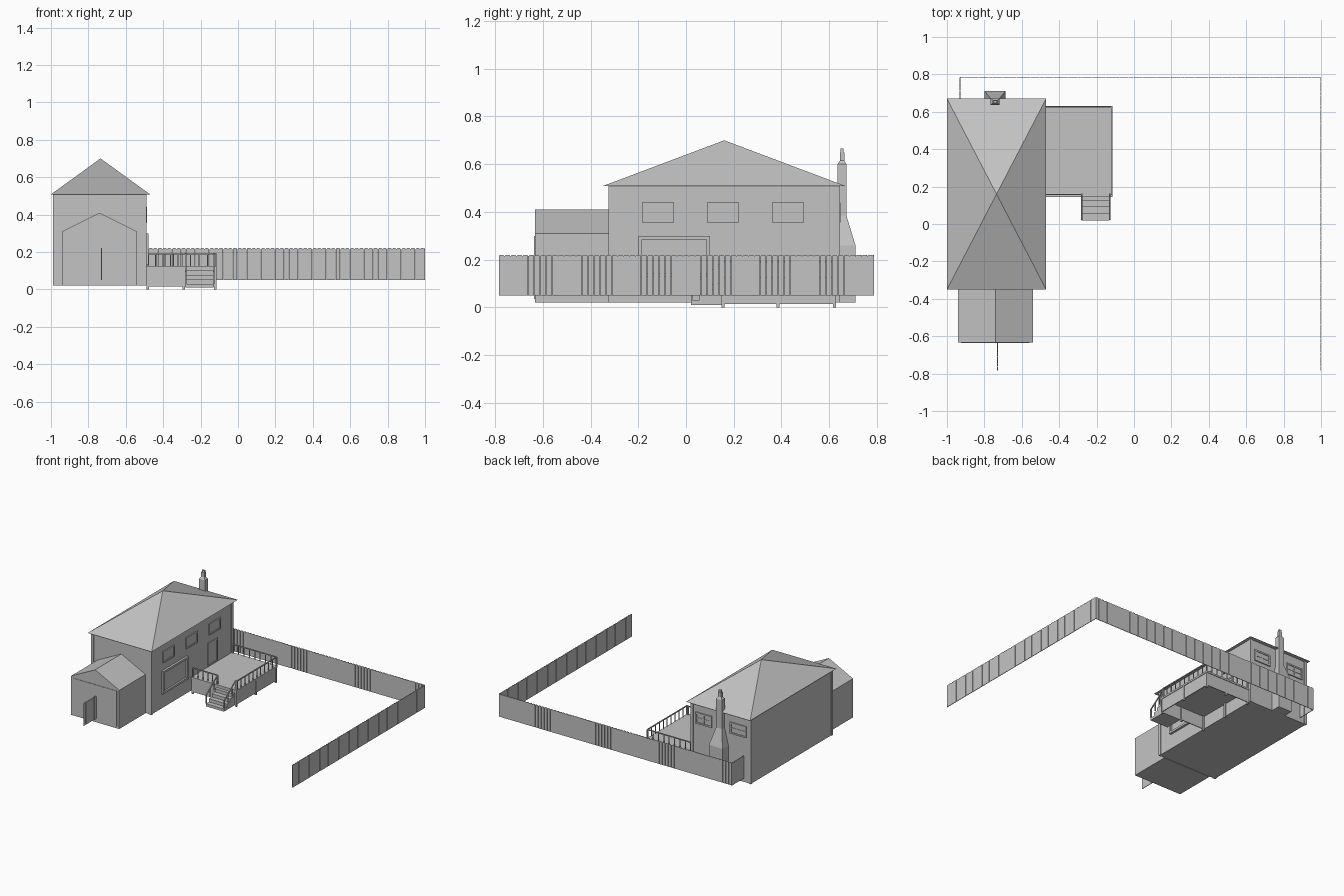
import bpy, bmesh, math
from mathutils import Vector

if "Cube" in bpy.data.objects:
    bpy.data.objects.remove(bpy.data.objects["Cube"])

grey = bpy.data.materials.new("plain grey")
grey.diffuse_color = (0.55, 0.55, 0.55, 1)
grey.use_nodes = True
grey.node_tree.nodes["Principled BSDF"].inputs["Base Color"].default_value = grey.diffuse_color


def finish(name, bm):
    bmesh.ops.recalc_face_normals(bm, faces=bm.faces)
    me = bpy.data.meshes.new(name)
    bm.to_mesh(me)
    bm.free()
    me.materials.append(grey)
    ob = bpy.data.objects.new(name, me)
    bpy.context.collection.objects.link(ob)
    return ob


def add_box(bm, x0, x1, y0, y1, z0, z1):
    vs = bmesh.ops.create_cube(bm, size=1)["verts"]
    for v in vs:
        v.co = Vector(((x0 + x1) / 2 + v.co.x * (x1 - x0),
                       (y0 + y1) / 2 + v.co.y * (y1 - y0),
                       (z0 + z1) / 2 + v.co.z * (z1 - z0)))


def boxes(name, items):
    bm = bmesh.new()
    for b in items:
        add_box(bm, *b)
    return finish(name, bm)


def add_prism(bm, pts, offset):
    f = bm.faces.new([bm.verts.new(p) for p in pts])
    r = bmesh.ops.extrude_face_region(bm, geom=[f])
    bmesh.ops.translate(bm, vec=offset,
                        verts=[g for g in r["geom"] if isinstance(g, bmesh.types.BMVert)])


def add_bar(bm, a, b, r=0.003):
    """Slim four-sided bar between two points."""
    a, b = Vector(a), Vector(b)
    vs = bmesh.ops.create_cube(bm, size=1)["verts"]
    q = (b - a).to_track_quat('Z', 'Y')
    for v in vs:
        v.co = (a + b) / 2 + q @ Vector((v.co.x * 2 * r, v.co.y * 2 * r, v.co.z * (b - a).length))


# House body with corner trims
X0, X1, Y0, Y1 = -0.985, -0.495, -0.32, 0.64
boxes("house_walls", [(X0, X1, Y0, Y1, 0.02, 0.51)])
t = 0.02
boxes("corner_trims", [(x - t / 2 + s * -0.005, x + t / 2 + s * -0.005,
                        y - t / 2 + u * -0.005, y + t / 2 + u * -0.005, 0.02, 0.508)
                       for x, s in ((X0, -1), (X1, 1)) for y, u in ((Y0, -1), (Y1, 1))])

# Pyramid roof with closed soffit
bm = bmesh.new()
base = [bm.verts.new((x, y, 0.508)) for x, y in
        ((-1, -0.35), (-0.47, -0.35), (-0.47, 0.67), (-1, 0.67))]
apex = bm.verts.new((-0.735, 0.16, 0.70))
bm.faces.new(base)
for i in range(4):
    bm.faces.new((base[i], base[(i + 1) % 4], apex))
finish("main_roof", bm)

# Gabled garage with a shallow recessed door
bm = bmesh.new()
gx0, gx1, gy = -0.94, -0.54, -0.633
add_prism(bm, [(gx0, gy, 0.02), (gx1, gy, 0.02), (gx1, gy, 0.31),
               ((gx0 + gx1) / 2, gy, 0.41), (gx0, gy, 0.31)], (0, 0.31, 0))
finish("garage", bm)
boxes("garage_door", [(-0.925, -0.56, gy - 0.003, gy, 0.035, 0.30)])


# Framed windows: frame bars around a thin pane, in wall coordinates
def window(name, wall, a0, a1, z0, z1, depth, w=0.011, mullion=False):
    parts = [(a0, a1, z0, z0 + w, depth), (a0, a1, z1 - w, z1, depth),
             (a0, a0 + w, z0, z1, depth), (a1 - w, a1, z0, z1, depth),
             (a0, a1, z0, z1, 0.003)]
    if mullion:
        m, n = (a0 + a1) / 2, (z0 + z1) / 2
        parts += [(m - 0.004, m + 0.004, z0, z1, depth * 0.7),
                  (a0, a1, n - 0.004, n + 0.004, depth * 0.7)]
    if wall == "right":
        boxes(name, [(X1 - 0.002, X1 + d, a, b, c, e) for a, b, c, e, d in parts])
    else:
        boxes(name, [(a, b, Y1 - 0.002, Y1 + d, c, e) for a, b, c, e, d in parts])


for i, y in enumerate((-0.185, 0.088, 0.36)):
    window(f"upper_window_{i}", "right", y, y + 0.135, 0.355, 0.44, 0.008)
window("large_window", "right", -0.20, 0.10, 0.13, 0.30, 0.016, 0.015)
window("deck_door", "right", 0.345, 0.46, 0.125, 0.30, 0.006)
for i, x in enumerate((-0.95, -0.665)):
    window(f"back_window_{i}", "back", x, x + 0.135, 0.355, 0.44, 0.008, mullion=True)

# Chimney lofted from rectangles: z, half width, front y, back y
rings = [(0.02, 0.056, 0.635, 0.71), (0.26, 0.056, 0.635, 0.71), (0.385, 0.024, 0.635, 0.672),
         (0.60, 0.024, 0.635, 0.672), (0.615, 0.013, 0.645, 0.663), (0.65, 0.013, 0.645, 0.663)]
bm = bmesh.new()
prev = None
for z, h, a, b in rings:
    cx = -0.743
    ring = [bm.verts.new(p) for p in ((cx - h, a, z), (cx + h, a, z), (cx + h, b, z), (cx - h, b, z))]
    if prev:
        for i in range(4):
            bm.faces.new((prev[i], prev[(i + 1) % 4], ring[(i + 1) % 4], ring[i]))
    else:
        bm.faces.new(ring)
    prev = ring
bm.faces.new(prev)
add_box(bm, -0.753, -0.733, 0.648, 0.660, 0.65, 0.665)
finish("chimney", bm)

# Deck: floor, skirt and legs
dx0, dx1, dy0, dy1, dz = -0.49, -0.115, 0.145, 0.632, 0.125
sx0, sx1 = -0.28, -0.13
boxes("deck_floor", [(dx0, dx1, dy0, dy1, 0.112, dz)])
boxes("deck_skirt", [(dx0, dx1, dy0 + 0.004, dy0 + 0.010, 0.015, 0.115),
                     (dx0, dx1, dy1 - 0.010, dy1 - 0.004, 0.015, 0.115),
                     (dx1 - 0.010, dx1 - 0.004, dy0 + 0.004, dy1 - 0.004, 0.015, 0.115)])
boxes("deck_legs", [(x - 0.006, x + 0.006, y - 0.006, y + 0.006, 0, 0.115)
                    for x in (-0.483, -0.29, -0.122) for y in (0.155, 0.385, 0.622)
                    if not (x == -0.29 and y == 0.385)])

# Stairs: stepped profile swept across the width
prof = [(0.155, 0.01), (0.155, 0.102), (0.125, 0.102), (0.125, 0.078), (0.09, 0.078),
        (0.09, 0.054), (0.055, 0.054), (0.055, 0.03), (0.02, 0.03), (0.02, 0.01)]
bm = bmesh.new()
add_prism(bm, [(sx0, y, z) for y, z in prof], (sx1 - sx0, 0, 0))
finish("stairs", bm)


# Railings with balusters
def railing(name, a, b, n, top=0.065):
    bm = bmesh.new()
    a, b, up = Vector(a), Vector(b), Vector((0, 0, top))
    add_bar(bm, a + up, b + up, 0.0035)
    for i in range(n + 1):
        p = a.lerp(b, i / n)
        add_bar(bm, p, p + up, 0.004 if i in (0, n) else 0.0025)
    finish(name, bm)


rx, ry0, ry1 = dx1 - 0.004, 0.158, dy1 - 0.006
railing("rail_front", (-0.48, ry0, dz), (sx0, ry0, dz), 5)
railing("rail_right", (rx, ry0, dz), (rx, ry1, dz), 10)
railing("rail_back", (-0.48, ry1, dz), (rx, ry1, dz), 8)
for side, x in (("left", sx0), ("right", sx1)):
    railing(f"stair_rail_{side}", (x, ry0, dz), (x, 0.025, 0.03), 3)


# Picket fence: thin boards with clipped top corners
def fence(name, a, b):
    a, b = Vector((*a, 0)), Vector((*b, 0))
    length = (b - a).length
    d = (b - a) / length
    nrm = Vector((-d.y, d.x, 0)) * 0.004
    n = max(1, round(length / 0.025))
    p = length / n
    w, c = p * 0.95, 0.005
    bm = bmesh.new()
    for i in range(n):
        o = a + d * (i * p + (p - w) / 2) - nrm / 2
        pts = [(0, 0.05), (w, 0.05), (w, 0.22 - c), (w - c, 0.22), (c, 0.22), (0, 0.22 - c)]
        add_prism(bm, [o + d * s + Vector((0, 0, z)) for s, z in pts], nrm)
    finish(name, bm)


fence("fence_back", (-0.93, 0.785), (0.998, 0.785))
fence("fence_right", (0.998, -0.785), (0.998, 0.785))
fence("fence_return_back", (-0.93, 0.645), (-0.93, 0.785))
fence("fence_return_front", (-0.73, -0.785), (-0.73, -0.635))
